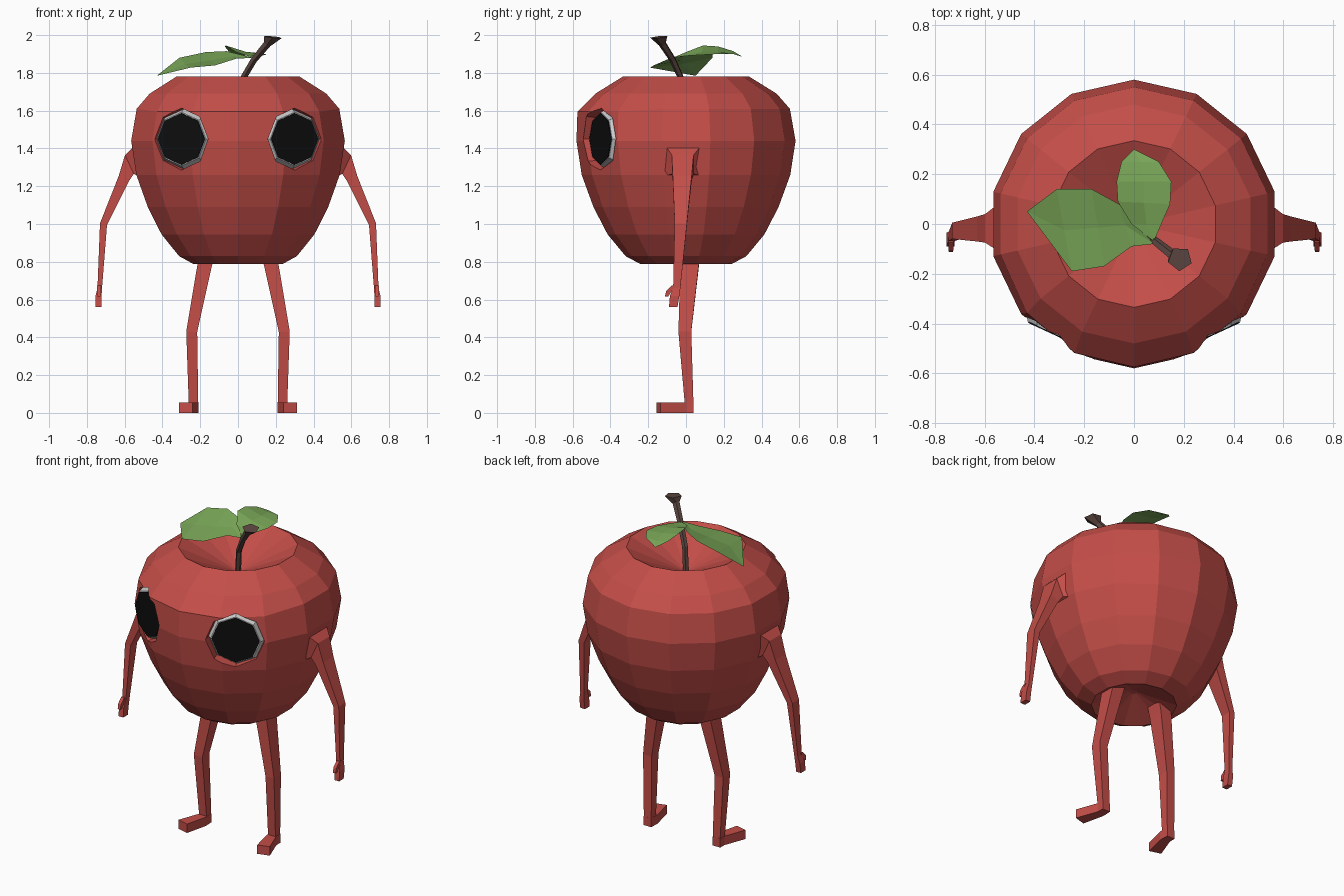
import bpy, bmesh
from math import cos, sin, pi, radians
from mathutils import Vector

if "Cube" in bpy.data.objects:
    bpy.data.objects.remove(bpy.data.objects["Cube"])


def material(name, rgb):
    m = bpy.data.materials.new(name)
    m.diffuse_color = (*rgb, 1)
    m.use_nodes = True
    m.node_tree.nodes["Principled BSDF"].inputs["Base Color"].default_value = m.diffuse_color
    return m


RED = material("red_skin", (0.55, 0.075, 0.065))
GREEN = material("leaf_green", (0.2, 0.4, 0.1))
BROWN = material("stem_brown", (0.11, 0.065, 0.055))
WHITE = material("eye_white", (0.75, 0.75, 0.73))
BLACK = material("pupil_black", (0.004, 0.004, 0.004))


def make(name, verts, faces, mat, mirror=False, fix=True):
    me = bpy.data.meshes.new(name)
    me.from_pydata([tuple(v) for v in verts], [], faces)
    if fix:
        bm = bmesh.new()
        bm.from_mesh(me)
        bmesh.ops.recalc_face_normals(bm, faces=bm.faces)
        bm.to_mesh(me)
        bm.free()
    me.materials.append(mat)
    ob = bpy.data.objects.new(name, me)
    bpy.context.collection.objects.link(ob)
    if mirror:
        ob.modifiers.new("mirror", 'MIRROR').use_mirror_merge = False
    return ob


def loft(name, rings, mat, mirror=False):
    """Skin equal-sized rings and cap both ends."""
    n = len(rings[0])
    verts = [v for r in rings for v in r]
    faces = [(k * n + i, k * n + (i + 1) % n, (k + 1) * n + (i + 1) % n, (k + 1) * n + i)
             for k in range(len(rings) - 1) for i in range(n)]
    faces += [tuple(range(n)), tuple(range(len(verts) - n, len(verts)))]
    return make(name, verts, faces, mat, mirror)


def limb_ring(x, z, y0, y1, h, angle):
    """Rectangle across a limb, tilted in the xz plane."""
    dx, dz = h * cos(radians(angle)), h * sin(radians(angle))
    return [(x - dx, y0, z - dz), (x + dx, y0, z + dz), (x + dx, y1, z + dz), (x - dx, y1, z - dz)]


# Apple body: 14-sided lathe with a dimple at each end
N = 14
profile = [(0.02, 1.63), (0.335, 1.78), (0.48, 1.69), (0.55, 1.61), (0.58, 1.44), (0.552, 1.26),
           (0.49, 1.09), (0.415, 0.945), (0.32, 0.83), (0.24, 0.787), (0.02, 0.87)]
rings = []
for r, z in profile:
    ring = []
    for i in range(N):
        a = pi / 2 + 2 * pi * i / N
        x, y = r * cos(a), r * sin(a)
        if z == 1.61 and y < -0.2:      # brow ledge above the eyes
            y, z2 = y * 1.045, 1.595
        else:
            z2 = z
        ring.append((x, y, z2))
    rings.append(ring)
body = loft("apple_body", rings, RED)

# Eyes: octagonal sockets cut in the body, white surround and black pupil
normal = Vector((0.42, -0.91, 0)).normalized()
side = Vector((-normal.y, normal.x, 0))
eye = Vector((0.3, -0.452, 1.45))


def octagon(r, depth):
    c = eye + normal * depth
    return [c + side * (r * cos(i * pi / 4)) + Vector((0, 0, r * sin(i * pi / 4))) for i in range(8)]


cutter = loft("socket_cutter", [octagon(0.155, -0.07), octagon(0.168, 0.03), octagon(0.2, 0.2)], RED, True)
cutter.hide_render = True
cut = body.modifiers.new("sockets", 'BOOLEAN')
cut.operation, cut.solver, cut.object = 'DIFFERENCE', 'EXACT', cutter
bpy.context.view_layer.objects.active = body
bpy.ops.object.modifier_apply(modifier=cut.name)
bpy.data.objects.remove(cutter)
loft("eye_white", [octagon(0.162, -0.075), octagon(0.158, -0.03), octagon(0.142, -0.002)], WHITE, True)
loft("pupil", [octagon(0.137, -0.01), octagon(0.137, 0.003)], BLACK, True)

# Arms with flared shoulders, and thumbs
loft("arm", [limb_ring(*s) for s in [
    (0.52, 1.345, -0.125, 0.1, 0.095, 90), (0.575, 1.315, -0.075, 0.04, 0.055, 65),
    (0.605, 1.24, -0.07, 0.03, 0.03, 28), (0.712, 1.0, -0.06, 0.005, 0.019, 12),
    (0.732, 0.66, -0.068, -0.03, 0.012, 3), (0.738, 0.62, -0.085, -0.035, 0.016, 0),
    (0.738, 0.56, -0.09, -0.045, 0.016, 0)]], RED, True)
loft("thumb", [limb_ring(*s) for s in [
    (0.736, 0.675, -0.075, -0.055, 0.01, 0), (0.736, 0.645, -0.105, -0.075, 0.01, 0),
    (0.736, 0.615, -0.112, -0.095, 0.008, 0)]], RED, True)

# Legs and turned-out feet
loft("leg", [limb_ring(*s) for s in [
    (0.15, 0.9, -0.03, 0.075, 0.042, 10), (0.177, 0.78, -0.03, 0.068, 0.038, 10),
    (0.245, 0.43, -0.04, 0.028, 0.029, 4), (0.235, 0.03, -0.005, 0.04, 0.025, 0)]], RED, True)
outline = [(0.21, 0.04), (0.262, 0.04), (0.262, 0.0), (0.312, -0.135), (0.24, -0.155), (0.208, -0.02)]
loft("foot", [[(x, y, z) for x, y in outline] for z in (0, 0.055)], RED, True)

# Stem: thin five-sided twig with a flared square-cut end
path = [(0, 0, 1.62, 0.017), (0.02, -0.02, 1.76, 0.017), (0.085, -0.07, 1.87, 0.018),
        (0.155, -0.125, 1.955, 0.021), (0.185, -0.14, 1.99, 0.05)]
stem = []
for k, (x, y, z, r) in enumerate(path):
    a, b = Vector(path[max(k - 1, 0)][:3]), Vector(path[min(k + 1, 4)][:3])
    q = (b - a).to_track_quat('Z', 'Y') if k < 4 else Vector((0.1, -0.08, 1)).to_track_quat('Z', 'Y')
    stem.append([Vector((x, y, z)) + q @ Vector((r * cos(i * 2 * pi / 5), r * sin(i * 2 * pi / 5), 0))
                 for i in range(5)])
loft("stem", stem, BROWN)


# Leaves: midrib with a row of faces on each side
def leaf(name, base, tip, left, right):
    left, right = [list(map(Vector, s)) for s in (left, right)]
    n = len(left)
    mid = [(l + r) / 2 + Vector((0, 0, -0.008)) for l, r in zip(left, right)]
    verts = [base, tip] + mid + left + right
    faces = []
    for off in (2 + n, 2 + 2 * n):
        faces += [(0, 2, off), (1 + n, 1, off + n - 1)]
        faces += [(2 + i, 3 + i, off + i + 1, off + i) for i in range(n - 1)]
    make(name, verts, faces, GREEN)


leaf("large_leaf", (0.08, -0.08, 1.88), (-0.43, 0.05, 1.785),
     [(-0.06, 0.08, 1.915), (-0.17, 0.14, 1.91), (-0.31, 0.14, 1.88)],
     [(-0.01, -0.09, 1.875), (-0.12, -0.17, 1.84), (-0.25, -0.19, 1.828)])
leaf("small_leaf", (0.08, -0.07, 1.88), (0, 0.3, 1.885),
     [(-0.01, 0.0, 1.91), (-0.065, 0.09, 1.945), (-0.07, 0.17, 1.94), (-0.05, 0.25, 1.915)],
     [(0.11, 0.0, 1.89), (0.145, 0.08, 1.895), (0.15, 0.17, 1.9), (0.1, 0.25, 1.9)])
